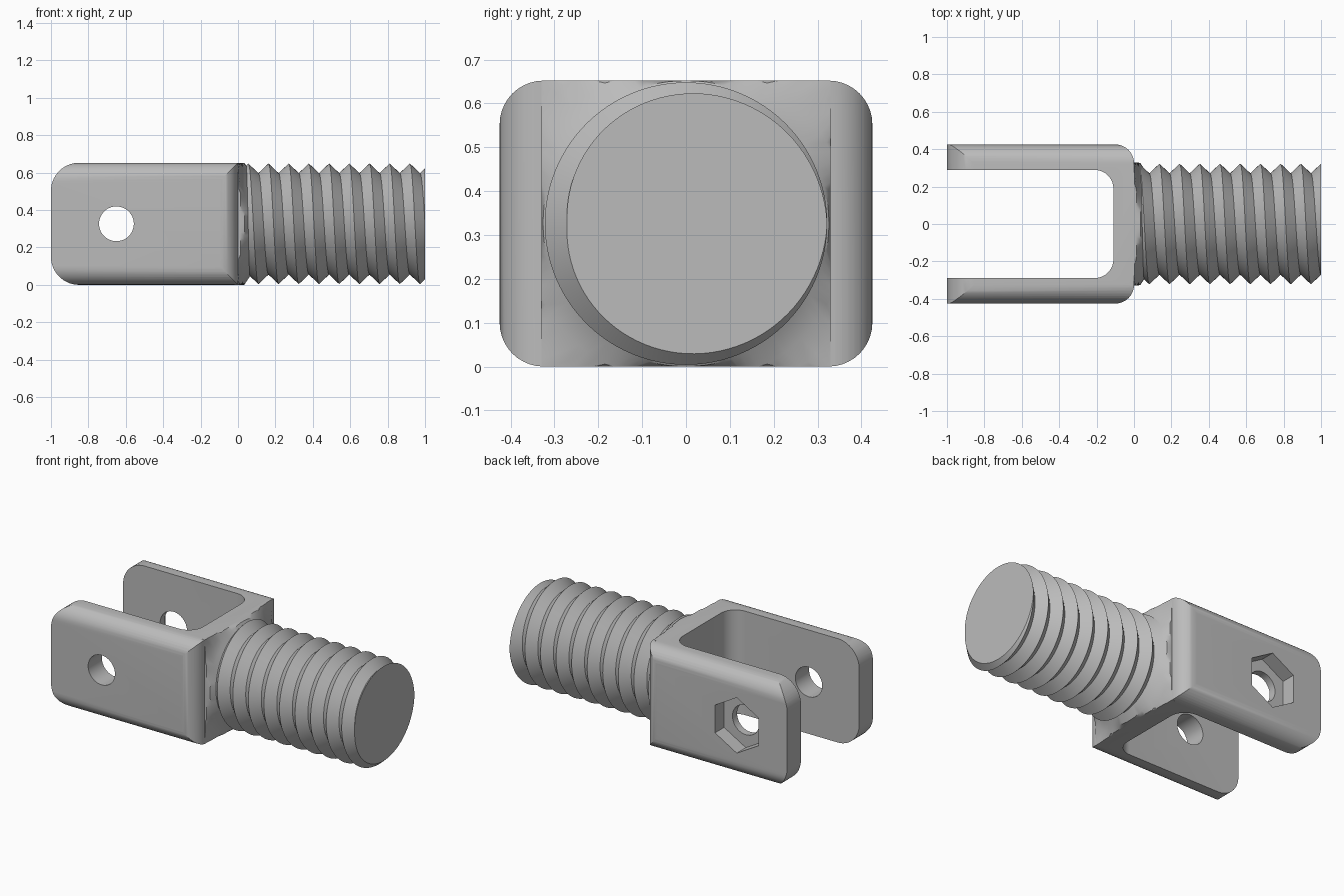
import bpy, bmesh, math
from mathutils import Vector

if "Cube" in bpy.data.objects:
    bpy.data.objects.remove(bpy.data.objects["Cube"], do_unlink=True)

HALF_W, HEIGHT, MID = 0.425, 0.652, 0.326
EPS = 0.0002

steel = bpy.data.materials.new("plain grey")
steel.use_nodes = True
steel.diffuse_color = (0.5, 0.5, 0.5, 1)
steel.node_tree.nodes["Principled BSDF"].inputs["Base Color"].default_value = (0.5, 0.5, 0.5, 1)


def make_object(name, bm):
    bmesh.ops.recalc_face_normals(bm, faces=bm.faces[:])
    mesh = bpy.data.meshes.new(name)
    bm.to_mesh(mesh)
    bm.free()
    mesh.materials.append(steel)
    obj = bpy.data.objects.new(name, mesh)
    bpy.context.collection.objects.link(obj)
    return obj


def rounded(corners, steps=10):
    """Outline from (u, v, radius) right-angled corners."""
    pts = []
    for i, (u, v, r) in enumerate(corners):
        c = Vector((u, v))
        if r == 0:
            pts.append(c)
            continue
        a = (Vector(corners[i - 1][:2]) - c).normalized() * r
        b = (Vector(corners[(i + 1) % len(corners)][:2]) - c).normalized() * r
        for k in range(steps + 1):
            t = math.pi / 2 * k / steps
            pts.append(c + a * (1 - math.sin(t)) + b * (1 - math.cos(t)))
    return pts


def circle(u, v, r, n):
    return [(u + r * math.sin(math.tau * k / n), v + r * math.cos(math.tau * k / n))
            for k in range(n)]


def prism(name, outline, axis, lo, hi):
    """Extrude an outline along an axis."""
    place = {"x": lambda u, v, w: (w, u, v),
             "y": lambda u, v, w: (u, w, v),
             "z": lambda u, v, w: (u, v, w)}[axis]
    bm = bmesh.new()
    a, b = [[bm.verts.new(place(u, v, w)) for u, v in outline] for w in (lo, hi)]
    bm.faces.new(a)
    bm.faces.new(b[::-1])
    for i in range(len(a)):
        bm.faces.new((a[i - 1], a[i], b[i], b[i - 1]))
    return make_object(name, bm)


def boolean(obj, cutter, operation):
    mod = obj.modifiers.new("shape", "BOOLEAN")
    mod.operation, mod.solver, mod.object = operation, "EXACT", cutter
    bpy.context.view_layer.objects.active = obj
    bpy.ops.object.modifier_apply(modifier=mod.name)
    bpy.data.objects.remove(cutter, do_unlink=True)


# Fork: U-shaped plan trimmed by its end section and its side outline
w, gap = HALF_W + EPS, 0.289
fork = prism("fork", rounded([
    (-1, -w, 0), (0, -w, 0.1), (0, w, 0.1), (-1, w, 0),
    (-1, gap, 0), (-0.11, gap, 0.1), (-0.11, -gap, 0.1), (-1, -gap, 0)]),
    "z", -0.1, 0.8)
section = prism("section_cutter", rounded([
    (-HALF_W, 0, 0.1), (HALF_W, 0, 0.1), (HALF_W, HEIGHT, 0.1), (-HALF_W, HEIGHT, 0.1)]),
    "x", -1.2, 0.2)
boolean(fork, section, "INTERSECT")
side = prism("side_cutter", rounded([
    (-1 - EPS, -EPS, 0.15), (0.3, -EPS, 0), (0.3, HEIGHT + EPS, 0),
    (-1 - EPS, HEIGHT + EPS, 0.15)], 14), "y", -0.6, 0.6)
boolean(fork, side, "INTERSECT")

# Bolt hole through both arms, and a hexagonal nut pocket in the back arm
boolean(fork, prism("hole_cutter", circle(-0.65, MID, 0.093, 48), "y", -0.6, 0.6), "DIFFERENCE")
boolean(fork, prism("pocket_cutter", circle(-0.65, MID, 0.174, 6), "y", 0.335, 0.6), "DIFFERENCE")

# Collar: flare from the square fork end to the round shank
bm = bmesh.new()
N = 96
rings = []
for x, r in ((-0.02, 0.47), (0, 0.47), (0.004, 0.42), (0.014, 0.37), (0.034, 0.326), (0.07, 0.272)):
    ring = []
    for k in range(N):
        t = math.tau * k / N
        y = max(-0.33, min(0.33, r * math.cos(t)))
        z = max(-MID, min(MID, r * math.sin(t)))
        ring.append(bm.verts.new((x, y, z + MID)))
    rings.append(ring)
for a, b in zip(rings, rings[1:]):
    for k in range(N):
        bm.faces.new((a[k - 1], a[k], b[k], b[k - 1]))
bm.faces.new(rings[0])
bm.faces.new(rings[-1])
collar = make_object("collar", bm)

# Threaded shank: one helical V strip, trimmed flat at both ends
PITCH, CREST, ROOT, TURNS = 0.108, 0.322, 0.271, 14
bm = bmesh.new()


def helix(radius, shift):
    verts = []
    for n in range(-12 * N, (TURNS - 12) * N + 1):
        t = math.tau * n / N
        verts.append(bm.verts.new((1 + PITCH * n / N + shift,
                                   radius * math.cos(t), radius * math.sin(t) + MID)))
    return verts


crest, root = helix(CREST, 0), helix(ROOT, PITCH / 2)
for n in range(TURNS * N):
    bm.faces.new((crest[n], crest[n + 1], root[n + 1], root[n]))
    if n + 1 + N < len(crest):
        bm.faces.new((root[n], root[n + 1], crest[n + 1 + N], crest[n + N]))
for x, direction in ((1, 1), (-0.05, -1)):
    bmesh.ops.bisect_plane(bm, geom=bm.verts[:] + bm.edges[:] + bm.faces[:], dist=1e-6,
                           plane_co=(x, 0, 0), plane_no=(direction, 0, 0), clear_outer=True)
bmesh.ops.holes_fill(bm, edges=[e for e in bm.edges if e.is_boundary], sides=0)
shank = make_object("threaded_shank", bm)

# Smooth the curved faces and keep the hard edges
bpy.ops.object.select_all(action="DESELECT")
for obj in (fork, collar, shank):
    obj.select_set(True)
bpy.context.view_layer.objects.active = fork
bpy.ops.object.shade_smooth_by_angle(angle=math.radians(30))
